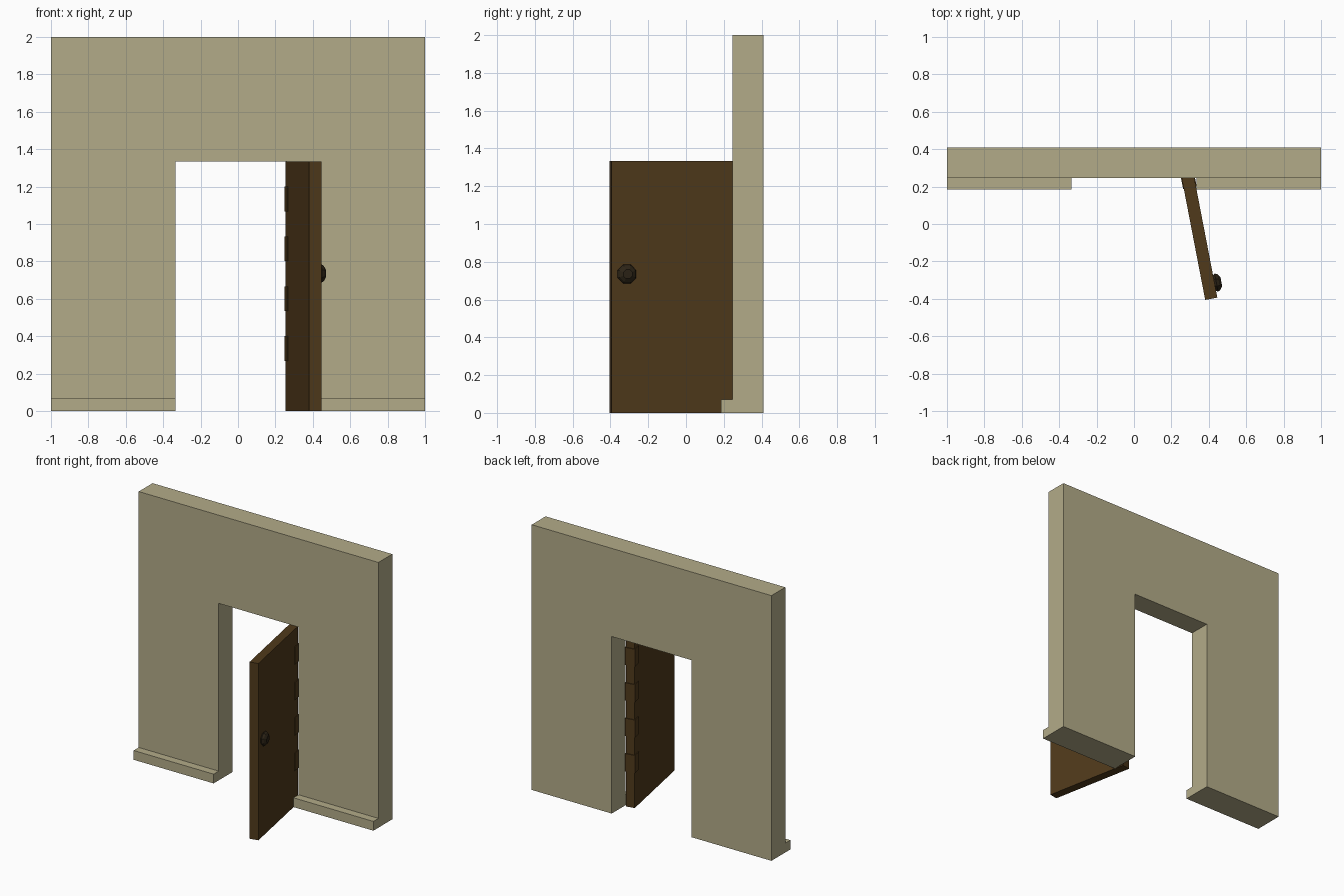
import bpy, bmesh, math
from mathutils import Matrix

if "Cube" in bpy.data.objects:
    bpy.data.objects.remove(bpy.data.objects["Cube"])


def material(name, rgb):
    m = bpy.data.materials.new(name)
    m.diffuse_color = (*rgb, 1)
    m.use_nodes = True
    m.node_tree.nodes["Principled BSDF"].inputs["Base Color"].default_value = m.diffuse_color
    return m


PLASTER = material("plaster", (0.45, 0.41, 0.25))
WOOD = material("wood", (0.08, 0.042, 0.011))
METAL = material("dark_metal", (0.025, 0.017, 0.008))


def finish(name, bm, mat):
    bmesh.ops.recalc_face_normals(bm, faces=bm.faces)
    me = bpy.data.meshes.new(name)
    bm.to_mesh(me)
    bm.free()
    me.materials.append(mat)
    ob = bpy.data.objects.new(name, me)
    bpy.context.collection.objects.link(ob)
    return ob


def box(name, lo, hi, mat):
    bm = bmesh.new()
    bmesh.ops.create_cube(bm, size=1)
    for v in bm.verts:
        v.co = [l if c < 0 else h for c, l, h in zip(v.co, lo, hi)]
    return finish(name, bm, mat)


# Wall: arch-shaped outline extruded through its thickness
Y0, Y1, W, H = 0.245, 0.41, 0.333, 1.335
outline = [(-1, 0), (-W, 0), (-W, H), (W, H), (W, 0), (1, 0), (1, 2), (-1, 2)]
bm = bmesh.new()
face = bm.faces.new([bm.verts.new((x, Y0, z)) for x, z in outline])
ext = bmesh.ops.extrude_face_region(bm, geom=[face], use_keep_orig=True)
for g in ext["geom"]:
    if isinstance(g, bmesh.types.BMVert):
        g.co.y = Y1
finish("wall", bm, PLASTER)

# Baseboards on both sides of the doorway
for side, a, b in (("left", -1, -W), ("right", W, 1)):
    box(f"baseboard_{side}", (a, 0.185, 0), (b, Y0, 0.07), PLASTER)

# Open door, local origin at its hinge corner
T, L = 0.066, 0.665
swing = Matrix.Translation((0.255, 0.247, 0)) @ Matrix.Rotation(math.radians(10.9), 4, "Z")
parts = [box("door", (0, -L, 0), (T, 0, 1.333), WOOD)]

# Hinge knuckles wrapped around the hinge edge
for i in range(4):
    z = 0.267 * (i + 1)
    parts.append(box(f"hinge_{i + 1}", (-0.004, -0.06, z), (T + 0.004, 0.006, z + 0.133), WOOD))

# Faceted knob: stacked octagonal rings
bm = bmesh.new()
rings = []
N = 8
for r, d in ((0.042, -0.004), (0.054, 0.010), (0.046, 0.024), (0.026, 0.037)):
    rings.append([bm.verts.new((T + d, r * math.cos(a), r * math.sin(a)))
                  for a in (math.tau * (k + 0.5) / N for k in range(N))])
for lo, hi in zip(rings, rings[1:]):
    for k in range(N):
        j = (k + 1) % N
        bm.faces.new((lo[k], lo[j], hi[j], hi[k]))
bm.faces.new(rings[0])
bm.faces.new(rings[-1])
bmesh.ops.translate(bm, verts=bm.verts, vec=(0, -0.585, 0.735))
parts.append(finish("door_knob", bm, METAL))

for p in parts:
    p.matrix_world = swing
